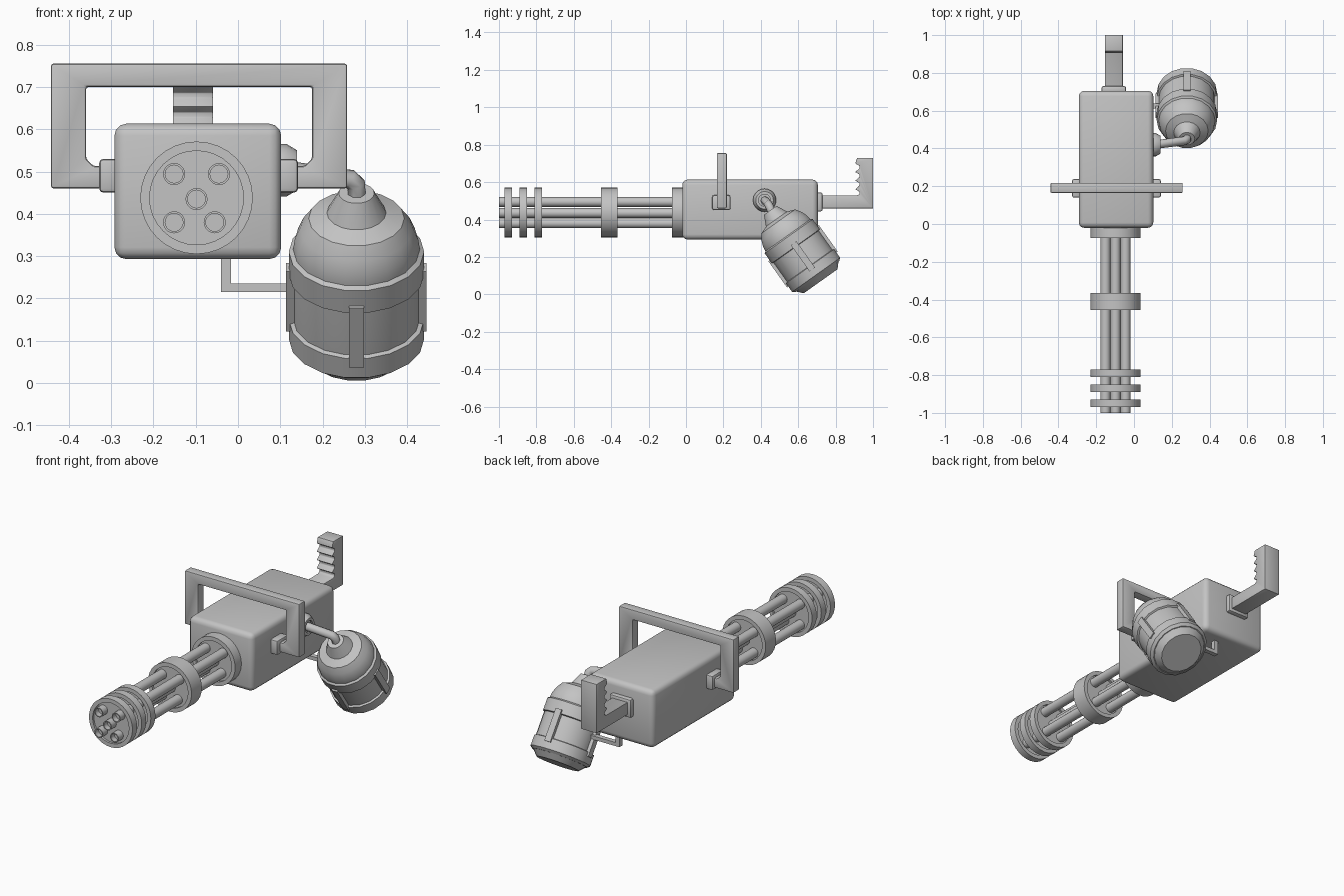
import bpy, bmesh, math
from mathutils import Matrix, Vector

cube = bpy.data.objects.get("Cube")
if cube:
    bpy.data.objects.remove(cube, do_unlink=True)

grey = bpy.data.materials.new("plain_grey")
grey.use_nodes = True
grey.diffuse_color = (0.55, 0.55, 0.55, 1)
grey.node_tree.nodes["Principled BSDF"].inputs["Base Color"].default_value = (0.55, 0.55, 0.55, 1)


def finish(name, bm, bevel=0, segments=2, matrix=Matrix()):
    """Bevel, set sharp edges by angle and link the part."""
    if bevel:
        sharp = [e for e in bm.edges if e.calc_face_angle(0) > 0.6]
        bmesh.ops.bevel(bm, geom=sharp, offset=bevel, segments=segments,
                        profile=0.5, affect='EDGES', clamp_overlap=True)
    bm.transform(matrix)
    bmesh.ops.recalc_face_normals(bm, faces=bm.faces)
    for f in bm.faces:
        f.smooth = True
    for e in bm.edges:
        e.smooth = e.calc_face_angle(0) < math.radians(32)
    mesh = bpy.data.meshes.new(name)
    bm.to_mesh(mesh)
    bm.free()
    mesh.materials.append(grey)
    ob = bpy.data.objects.new(name, mesh)
    bpy.context.collection.objects.link(ob)
    return ob


def box(name, lo, hi, bevel=0, segments=2, matrix=Matrix()):
    bm = bmesh.new()
    bmesh.ops.create_cube(bm, size=1)
    lo, hi = Vector(lo), Vector(hi)
    for v in bm.verts:
        v.co = (lo + hi) / 2 + v.co * (hi - lo)
    return finish(name, bm, bevel, segments, matrix)


def lathe(name, profile, matrix, sides=32):
    """Spin (radius, height) points about local z and cap both ends."""
    bm = bmesh.new()
    rings = []
    for r, h in profile:
        rings.append([bm.verts.new((r * math.cos(a), r * math.sin(a), h))
                      for a in (math.tau * i / sides for i in range(sides))])
    for a, b in zip(rings, rings[1:]):
        for i in range(sides):
            j = (i + 1) % sides
            bm.faces.new((a[i], a[j], b[j], b[i]))
    bm.faces.new(rings[0][::-1])
    bm.faces.new(rings[-1])
    return finish(name, bm, matrix=matrix)


def extrude(name, outline, to_3d, direction, bevel):
    """Extrude a flat outline."""
    bm = bmesh.new()
    face = bm.faces.new([bm.verts.new(to_3d(*p)) for p in outline])
    new = bmesh.ops.extrude_face_region(bm, geom=[face])["geom"]
    bmesh.ops.translate(bm, vec=direction,
                        verts=[v for v in new if isinstance(v, bmesh.types.BMVert)])
    bmesh.ops.recalc_face_normals(bm, faces=bm.faces)
    return finish(name, bm, bevel, 2)


CX, CZ = -0.098, 0.438
forward = Matrix.Rotation(math.pi / 2, 4, 'X')

# Main housing
box("body", (-0.292, -0.02, 0.293), (0.102, 0.705, 0.613), 0.028, 3)

# Barrel cluster: open-ended tubes
for n, (dx, dz) in enumerate([(0, -0.003), (-0.053, 0.056), (0.053, 0.056),
                              (-0.053, -0.058), (0.043, -0.058)]):
    lathe(f"barrel_{n + 1}", [(0.026, 0), (0.026, 1), (0.021, 1), (0.021, 0.97)],
          Matrix.Translation((CX + dx, 0, CZ + dz)) @ forward, 20)

# Collars with dished faces
for name, y0, y1 in [("muzzle_ring_front", -0.97, -0.93), ("muzzle_ring_middle", -0.89, -0.85),
                     ("muzzle_ring_rear", -0.81, -0.77), ("middle_collar", -0.455, -0.365),
                     ("base_collar", -0.075, 0)]:
    R, r, d = 0.133, 0.111, 0.012
    lathe(name, [(r, -y1 + d), (r, -y1), (R, -y1), (R, -y0), (r, -y0), (r, -y0 - d)],
          Matrix.Translation((CX, 0, CZ)) @ forward)

# Carrying handle and its side mounts
half = [(0.20, 0.46), (0.35, 0.46), (0.35, 0.755)]
inner = [(0.267, 0.70), (0.267, 0.53), (0.25, 0.513), (0.20, 0.513)]
right = half + [(-x, z) for x, z in half[::-1]]
loop = right + [(-x, z) for x, z in inner[::-1]] + inner
extrude("carrying_handle", loop, lambda x, z: (x - 0.092, 0.165, z), (0, 0.053, 0), 0.006)
for name, x0, x1 in [("handle_mount_left", 0.09, 0.142), ("handle_mount_right", -0.328, -0.28)]:
    box(name, (x0, 0.14, 0.45), (x1, 0.238, 0.53), 0.01)

# Rear grip with finger notches
grip = [(0.70, 0.46), (1.0, 0.46), (1.0, 0.73), (0.915, 0.73)]
for k in range(4):
    z = 0.70 - 0.046 * k
    grip += [(0.905, z), (0.928, z - 0.014), (0.928, z - 0.026)]
grip += [(0.915, 0.528), (0.70, 0.528)]
extrude("rear_grip", grip, lambda y, z: (-0.154, y, z), (0.095, 0, 0), 0.002)
box("grip_mount", (-0.172, 0.69, 0.443), (-0.042, 0.73, 0.545), 0.01)

# Tilted tank with bands and straps
tank = Matrix.Translation((0.28, 0.72, 0.07)) @ Matrix.Rotation(math.radians(35.4), 4, 'X')
lathe("tank_shell", [(0.112, 0), (0.15, 0.04), (0.15, 0.30), (0.146, 0.33),
                     (0.133, 0.362), (0.113, 0.392), (0.07, 0.408), (0.042, 0.465)], tank, 18)
lathe("tank_lower_band", [(0.145, 0.03), (0.16, 0.042), (0.16, 0.098), (0.148, 0.102)], tank, 18)
lathe("tank_upper_band", [(0.148, 0.226), (0.16, 0.23), (0.16, 0.295), (0.148, 0.303)], tank, 18)
for k in range(4):
    box(f"tank_strap_{k + 1}", (0.14, -0.018, 0.077), (0.166, 0.018, 0.25), 0,
        matrix=tank @ Matrix.Rotation(math.pi / 2 * k, 4, 'Z'))

# Hose socket on the housing side
lathe("hose_socket", [(0.062, 0), (0.062, 0.015), (0.047, 0.04), (0.032, 0.04), (0.032, 0.03)],
      Matrix.Translation((0.10, 0.42, 0.503)) @ Matrix.Rotation(math.pi / 2, 4, 'Y'), 20)

# Bent hose from socket to tank neck
curve = bpy.data.curves.new("hose", 'CURVE')
curve.dimensions = '3D'
curve.bevel_depth = 0.023
curve.bevel_resolution = 2
curve.use_fill_caps = True
path = [(0.11, 0.42, 0.503), (0.265, 0.44, 0.482), (0.28, 0.447, 0.468), (0.28, 0.46, 0.435)]
spline = curve.splines.new('POLY')
spline.points.add(len(path) - 1)
for point, co in zip(spline.points, path):
    point.co = (*co, 1)
curve.materials.append(grey)
bpy.context.collection.objects.link(bpy.data.objects.new("hose", curve))

# Lower bracket joining tank and housing
box("bracket_drop", (-0.04, 0.612, 0.215), (-0.017, 0.638, 0.31))
box("bracket_arm", (-0.04, 0.612, 0.215), (0.15, 0.638, 0.235))
